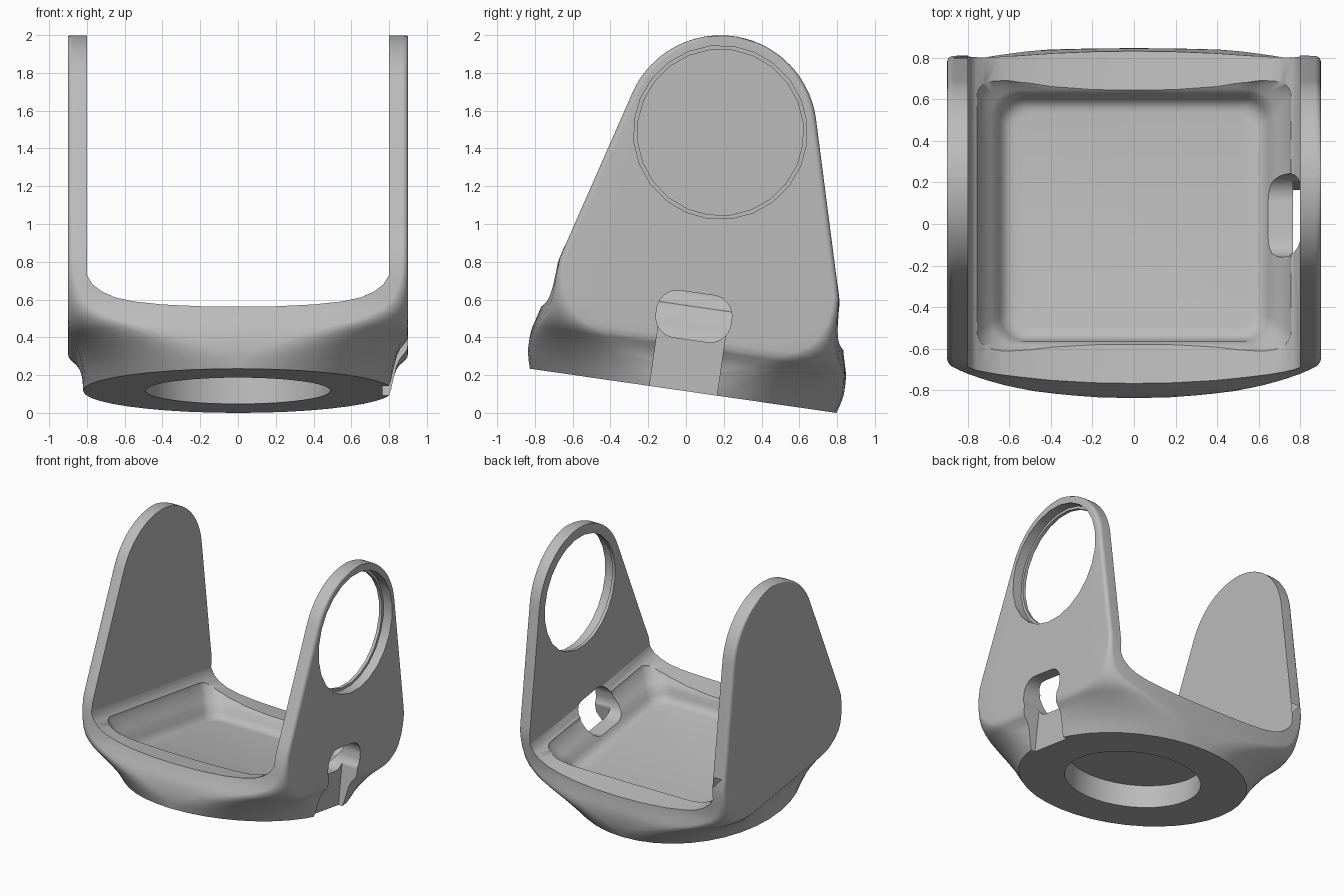
import bpy, bmesh, math
from mathutils import Matrix, Vector

if "Cube" in bpy.data.objects:
    bpy.data.objects.remove(bpy.data.objects["Cube"], do_unlink=True)

TILT = math.radians(-8.2)

grey = bpy.data.materials.new("plain_grey")
grey.use_nodes = True
colour = (0.5, 0.5, 0.5, 1)
grey.diffuse_color = colour
grey.node_tree.nodes["Principled BSDF"].inputs["Base Color"].default_value = colour


def loft(name, rings):
    """Closed solid through rings of equal point count."""
    bm = bmesh.new()
    loops = [[bm.verts.new(p) for p in ring] for ring in rings]
    n = len(loops[0])
    for a, b in zip(loops, loops[1:]):
        for i in range(n):
            j = (i + 1) % n
            bm.faces.new((a[i], a[j], b[j], b[i]))
    bm.faces.new(loops[0][::-1])
    bm.faces.new(loops[-1])
    bmesh.ops.recalc_face_normals(bm, faces=bm.faces)
    mesh = bpy.data.meshes.new(name)
    bm.to_mesh(mesh)
    bm.free()
    mesh.materials.append(grey)
    obj = bpy.data.objects.new(name, mesh)
    bpy.context.collection.objects.link(obj)
    return obj


def rounded_rect(hx, hy, r, arc=10, side=8):
    """Outline of a rounded rectangle, with subdivided sides."""
    corners = []
    for k, (sx, sy) in enumerate(((1, 1), (-1, 1), (-1, -1), (1, -1))):
        corners.append([Vector((sx * (hx - r) + r * math.cos(a), sy * (hy - r) + r * math.sin(a)))
                        for a in (math.pi / 2 * (k + i / arc) for i in range(arc + 1))])
    pts = []
    for k in range(4):
        pts += corners[k]
        end, start = corners[k][-1], corners[(k + 1) % 4][0]
        pts += [end.lerp(start, i / side) for i in range(1, side)]
    return pts


def section(z, hx, hy, r, sag=0):
    """Horizontal section whose front and back bow outwards by sag."""
    return [(x, y * (1 - sag * (x / hx) ** 2 / hy), z) for x, y in rounded_rect(hx, hy, r)]


def circle(radius, n):
    return [(radius * math.cos(math.tau * i / n), radius * math.sin(math.tau * i / n))
            for i in range(n)]


def along_x(outline, x0, x1, zc):
    return [[(x, u, zc + v) for u, v in outline] for x in (x0, x1)]


# Outer shell: round base flaring into a squarer cradle, then tapering arms
levels = [
    (0, .82, .82, .815, 0), (.05, .822, .835, .76, 0), (.1, .826, .845, .68, .01),
    (.16, .84, .845, .55, .02), (.2, .86, .842, .45, .03), (.23, .885, .836, .38, .04),
    (.25, .897, .83, .32, .045), (.28, .9, .822, .24, .05), (.32, .9, .811, .15, .054),
    (.37, .9, .802, .09, .054), (.45, .9, .798, .05, .05), (.52, .9, .79, .035, .042),
    (.6, .9, .76, .03, .014), (.68, .9, .726, .03, 0),
]
ARM_Z, ARM_R = 1.386, .51
for i in range(19):
    a = math.radians(15.5 + 4 * i)
    y = ARM_R * math.cos(a)
    levels.append((ARM_Z + ARM_R * math.sin(a), .9, y, min(.03, y * .9)))
levels.append((ARM_Z + ARM_R, .885, .03, .02))
body = loft("yoke_body", [section(*lv) for lv in levels])

# Gap between the arms, with a dished bottom that sweeps up into them
half = [(0, .333), (.2, .336), (.4, .347), (.55, .365), (.65, .388), (.72, .42), (.77, .46), (.8, .51)]
gap = [(-x, z) for x, z in reversed(half[1:])] + half + [(.8, 2.3), (-.8, 2.3)]
cutters = [loft("arm_gap_cutter", [[(x, y, z) for x, z in gap] for y in (-1.3, 1.3)])]

# Rounded tray pocket
tray = [(.22, .57, .52, .08), (.225, .6, .55, .1), (.24, .625, .573, .11), (.27, .645, .59, .12),
        (.31, .665, .602, .12), (.335, .685, .62, .12), (.36, .705, .65, .12),
        (.42, .75, .68, .12), (.55, .78, .72, .12)]
cutters.append(loft("tray_cutter", [section(*lv) for lv in tray]))

# Round recess under the base
cutters.append(loft("base_recess_cutter",
                    [[(x, y, z) for x, y in circle(.49, 48)] for z in (-.2, .17)]))

# Stepped round opening in the left arm
cutters.append(loft("arm_hole_cutter", along_x(circle(.44, 24), .7, 1.1, ARM_Z - .004)))
cutters.append(loft("arm_hole_step_cutter", along_x(circle(.46, 24), .825, 1.1, ARM_Z - .004)))

# Cable slot and the channel running down from it
cutters.append(loft("slot_cutter", along_x(rounded_rect(.2, .125, .11), .6, 1.1, .398)))
cutters.append(loft("channel_cutter", along_x(rounded_rect(.18, .25, .02), .765, 1.1, .13)))

for cutter in cutters:
    cutter.hide_render = True
    mod = body.modifiers.new(cutter.name, 'BOOLEAN')
    mod.operation = 'DIFFERENCE'
    mod.solver = 'EXACT'
    mod.object = cutter

# Bake the cuts, tilt the whole part and stand it on the ground
bpy.context.view_layer.update()
depsgraph = bpy.context.evaluated_depsgraph_get()
mesh = bpy.data.meshes.new_from_object(body.evaluated_get(depsgraph))
body.modifiers.clear()
body.data = mesh
mesh.transform(Matrix.Translation((0, -.015, .117)) @ Matrix.Rotation(TILT, 4, 'X'))
for cutter in cutters:
    bpy.data.objects.remove(cutter, do_unlink=True)

bpy.ops.object.select_all(action='DESELECT')
body.select_set(True)
bpy.context.view_layer.objects.active = body
bpy.ops.object.shade_smooth_by_angle(angle=math.radians(35))
